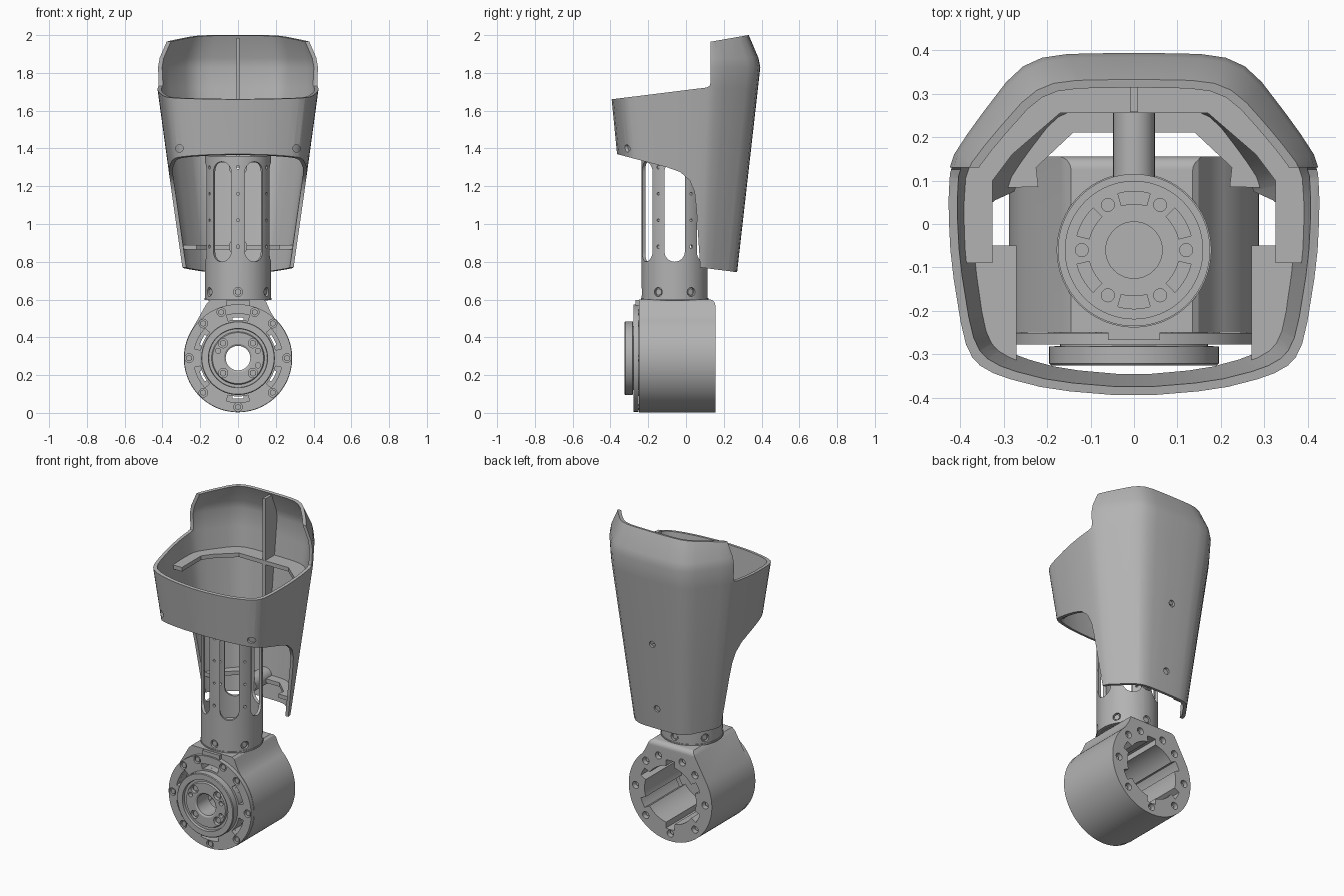
import bpy, bmesh
from math import sin, cos, radians, pi
from mathutils import Vector, Matrix

if "Cube" in bpy.data.objects:
    bpy.data.objects.remove(bpy.data.objects["Cube"], do_unlink=True)

grey = bpy.data.materials.new("plain_grey")
grey.use_nodes = True
grey.diffuse_color = (0.45, 0.45, 0.45, 1)
grey.node_tree.nodes["Principled BSDF"].inputs["Base Color"].default_value = (0.45, 0.45, 0.45, 1)


def make(name, bm):
    bmesh.ops.recalc_face_normals(bm, faces=bm.faces)
    me = bpy.data.meshes.new(name)
    bm.to_mesh(me)
    bm.free()
    me.materials.append(grey)
    ob = bpy.data.objects.new(name, me)
    bpy.context.collection.objects.link(ob)
    return ob


def prism(name, pts, axis, a, b, matrix=None):
    """Extrude a flat outline along an axis from a to b."""
    place = {"x": lambda p, t: (t, p[0], p[1]),
             "y": lambda p, t: (p[0], t, p[1]),
             "z": lambda p, t: (p[0], p[1], t)}[axis]
    return loft(name, [[place(p, t) for p in pts] for t in (a, b)], matrix)


def loft(name, rings, matrix=None):
    bm = bmesh.new()
    rows = [[bm.verts.new(p) for p in ring] for ring in rings]
    n = len(rows[0])
    for lo, hi in zip(rows, rows[1:]):
        for i in range(n):
            j = (i + 1) % n
            bm.faces.new((lo[i], lo[j], hi[j], hi[i]))
    bm.faces.new(rows[0][::-1])
    bm.faces.new(rows[-1])
    if matrix:
        bm.transform(matrix)
    return make(name, bm)


def cyl(name, r, start, direction, length, seg=24):
    bm = bmesh.new()
    turn = Vector(direction).to_track_quat("Z", "Y").to_matrix().to_4x4()
    m = Matrix.Translation(start) @ turn @ Matrix.Translation((0, 0, length / 2))
    bmesh.ops.create_cone(bm, cap_ends=True, segments=seg, radius1=r, radius2=r,
                          depth=length, matrix=m)
    return make(name, bm)


def box(name, x0, x1, y0, y1, z0, z1):
    return prism(name, [(x0, y0), (x1, y0), (x1, y1), (x0, y1)], "z", z0, z1)


def join(name, obs):
    bpy.ops.object.select_all(action="DESELECT")
    for o in obs:
        o.select_set(True)
    bpy.context.view_layer.objects.active = obs[0]
    if len(obs) > 1:
        bpy.ops.object.join()
    obs[0].name = name
    return obs[0]


def boolean(ob, cutters, op="DIFFERENCE"):
    tool = join("cutter", cutters)
    tool.hide_render = True
    mod = ob.modifiers.new("cut", "BOOLEAN")
    mod.operation, mod.solver, mod.object = op, "EXACT", tool
    bpy.context.view_layer.objects.active = ob
    bpy.ops.object.modifier_apply(modifier=mod.name)
    bpy.data.objects.remove(tool, do_unlink=True)


def arc(r, a0, a1, n, c=(0, 0)):
    return [(c[0] + r * cos(radians(a0 + (a1 - a0) * i / n)),
             c[1] + r * sin(radians(a0 + (a1 - a0) * i / n))) for i in range(n + 1)]


def kidney(r0, r1, mid, half, c):
    return arc(r0, mid - half, mid + half, 8, c) + arc(r1, mid + half, mid - half, 8, c)


def mirrored(half):
    """Close an outline by mirroring its x > 0 half."""
    return half + [(-x, y) for x, y in reversed(half) if abs(x) > 1e-6]


# Round motor housing with a flat saddle on top, rounded at the back
C = (0, 0.29)
outline = arc(0.287, 150, 408, 64, C) + [(0.17, 0.54), (0.157, 0.57), (0.148, 0.59), (0.135, 0.6),
                                       (-0.145, 0.6), (-0.165, 0.58)]
housing = prism("motor_housing", outline, "y", -0.25, 0.155)
boolean(housing, [prism("c", [(0.3, 0.57), (0.3, 0.7), (0.125, 0.7)] +
                        arc(0.03, 90, 0, 8, (0.125, 0.57)), "x", -0.5, 0.5)])
# Bore with keyways that line up with the front vents
bore = []
for mid in (27, 90, 153, 207, 270, 333):
    bore += arc(0.215, mid - 8, mid + 8, 4, C)
    gap = 37 if mid in (153, 333) else 47
    bore += arc(0.178, mid + 9, mid + 9 + gap - 2, 12, C)
boolean(housing, [prism("c", bore, "y", -0.2, 0.3)])
flange = cyl("front_flange", 0.285, (0, -0.277, 0.29), (0, 1, 0), 0.0265, 80)
bolt_angles = [0, 45, 70, 110, 135, 180, 225, 270, 315]
screws = []


def around(r, a, y):
    return (r * cos(radians(a)), y, 0.29 + r * sin(radians(a)))


for part in (housing, flange):
    boolean(part, [cyl("c", 0.066, (0, -0.4, 0.29), (0, 1, 0), 0.3, 32)] +
            [prism("c", kidney(0.203, 0.235, a, 15, C), "y", -0.3, -0.19)
             for a in (27, 90, 153, 207, 270, 333)])
boolean(flange, [cyl("c", 0.023, around(0.259, a, -0.3), (0, 1, 0), 0.042, 20) for a in bolt_angles])
boolean(housing, [cyl("c", 0.022, around(0.24, a, 0.12), (0, 1, 0), 0.1, 20) for a in bolt_angles])
screws += [cyl("s", 0.017, around(0.259, a, -0.272), (0, 1, 0), 0.025, 6) for a in bolt_angles]
screws += [cyl("s", 0.014, around(0.24, a, 0.11), (0, 1, 0), 0.025, 6) for a in bolt_angles]
box("cable_clip", -0.06, 0.06, -0.267, -0.23, 0.565, 0.597)

# Turned output rotor
profile = [(0.065, -0.2), (0.065, -0.312), (0.075, -0.318), (0.135, -0.318), (0.14, -0.308),
           (0.155, -0.308), (0.157, -0.325), (0.191, -0.325), (0.195, -0.321), (0.195, -0.282),
           (0.17, -0.28), (0.17, -0.2)]
bm = bmesh.new()
n = 64
rows = [[bm.verts.new((r * cos(2 * pi * i / n), y, 0.29 + r * sin(2 * pi * i / n)))
         for i in range(n)] for r, y in profile]
for k, row in enumerate(rows):
    nxt = rows[(k + 1) % len(rows)]
    for i in range(n):
        j = (i + 1) % n
        bm.faces.new((row[i], row[j], nxt[j], nxt[i]))
rotor = make("output_rotor", bm)
quarter = [45, 135, 225, 315]
boolean(rotor, [cyl("c", 0.025, around(0.112, a, -0.34), (0, 1, 0), 0.045, 20) for a in quarter] +
        [cyl("c", 0.014, around(0.112, a, -0.34), (0, 1, 0), 0.045, 16) for a in (20, 160, 340)])
screws += [cyl("s", 0.018, around(0.112, a, -0.306), (0, 1, 0), 0.03, 6) for a in quarter]

# Slotted tube with end plates
T = (0, -0.06)
tube = cyl("slotted_tube", 0.175, (0, -0.06, 0.605), (0, 0, 1), 0.755, 96)
boolean(tube, [cyl("c", 0.158, (0, -0.06, 0.5), (0, 0, 1), 1, 96)])
slot = arc(0.054, 0, 180, 12, (0, 1.276)) + arc(0.054, 180, 360, 12, (0, 0.854))
cuts = []
for a in range(0, 360, 60):
    m = Matrix.Translation((0, -0.06, 0)) @ Matrix.Rotation(radians(a), 4, "Z")
    cuts.append(prism("c", slot, "x", 0.11, 0.25, m))
    d = Vector((cos(radians(a + 30)), sin(radians(a + 30)), 0))
    for z, r in ((1.3, 0.009), (1.16, 0.007), (1.02, 0.007), (0.88, 0.009), (0.64, 0.024)):
        cuts.append(cyl("c", r, Vector((0, -0.06, z)) + d * 0.12, d, 0.1, 16))
    screws.append(cyl("s", 0.018, Vector((0, -0.06, 0.64)) + d * 0.15, d, 0.018, 6))
boolean(tube, cuts)
cyl("tube_foot", 0.16, (0, -0.06, 0.595), (0, 0, 1), 0.07, 64)
cyl("foot_ring", 0.178, (0, -0.06, 0.597), (0, 0, 1), 0.01, 64)
plate = cyl("tube_top_plate", 0.161, (0, -0.06, 1.325), (0, 0, 1), 0.025, 64)
boolean(plate, [cyl("c", 0.065, (0, -0.06, 1.2), (0, 0, 1), 0.3, 40)] +
        [prism("c", kidney(0.106, 0.135, a, 16, T), "z", 1.2, 1.5) for a in range(30, 390, 60)] +
        [cyl("c", 0.015, (0.12 * cos(radians(a)), -0.06 + 0.12 * sin(radians(a)), 1.2), (0, 0, 1), 0.3, 20)
         for a in range(0, 360, 60)])
join("screws", screws)

# Tapered leg cover: half section scaled by width, back depth and front depth per level
section = mirrored([(0, 1), (0.45, 0.99), (0.63, 0.9), (0.86, 0.57), (0.985, 0.36), (1, 0.1),
                    (0.99, -0.22), (0.93, -0.66), (0.87, -0.8), (0.74, -0.88), (0.45, -0.96), (0, -1)])
soft = []
for p, q in zip(section, section[1:] + section[:1]):
    soft += [tuple(p[k] * (1 - t) + q[k] * t for k in (0, 1)) for t in (0.22, 0.78)]
levels = [(0.7, 0.288, 0.266, 0.302), (1.72, 0.428, 0.382, 0.403), (1.83, 0.432, 0.394, 0.41),
          (1.88, 0.424, 0.384, 0.41), (2.03, 0.365, 0.32, 0.40)]


def body(name, t):
    return loft(name, [[(x * (w - t), y * ((b if y > 0 else f) - t), z) for x, y in soft]
                       for z, w, b, f in levels])


side = [(0.075, 0.77), (0.27, 0.745), (0.6, 0.745), (0.6, 2), (0.33, 2), (0.13, 1.965), (0.13, 1.75),
        (0.125, 1.73), (0.105, 1.722), (-0.395, 1.66), (-0.6, 1.635), (-0.6, 1.435), (-0.365, 1.37),
        (-0.1, 1.3), (-0.03, 1.275), (0.02, 1.23), (0.045, 1.17), (0.055, 1.08)]
cover = body("leg_cover", 0)
boolean(cover, [prism("c", side, "x", -1, 1)], "INTERSECT")
boolean(cover, [body("c", 0.02)])
holes = [cyl("c", 0.02, (0, 0.1, z), (0, 1, 0), 0.5, 16) for z in (0.88, 1.3)]
holes += [cyl("c", 0.02, (s * 0.31, -0.5, 1.4), (0, 1, 0), 0.3, 16) for s in (-1, 1)]
boolean(cover, holes)

# Inner shelves that brace the cover
for name, z, half in (
        ("upper_shelf", 1.575, [(0.6, -0.6), (0.6, -0.09), (0.325, -0.09), (0.325, 0.1), (0.28, 0.16), (0.17, 0.255)]),
        ("lower_shelf", 0.865, [(0.6, -0.6), (0.6, 0.08), (0.22, 0.085), (0.225, 0.13), (0.14, 0.21)])):
    shelf = body(name, 0.012)
    boolean(shelf, [box("c", -1, 1, -1, 1, z, z + 0.025)], "INTERSECT")
    boolean(shelf, [prism("c", mirrored(half), "z", 0.5, 2.2)])

# Spine rib and front corner blocks, trimmed to the cover
for name, dims in (("spine_rib", (-0.009, 0.009, 0.257, 0.6, 1.3, 1.985)),
                   ("left_corner_block", (0.27, 0.6, -0.33, -0.05, 1.38, 1.45)),
                   ("right_corner_block", (-0.6, -0.27, -0.33, -0.05, 1.38, 1.45))):
    part = body(name, 0.012)
    boolean(part, [box("c", *dims)], "INTERSECT")

# Hollow standoffs between tube and cover
for name, z, y1 in (("lower_standoff", 0.88, 0.272), ("upper_standoff", 1.3, 0.318)):
    post = cyl(name, 0.048, (0, 0.108, z), (0, 1, 0), y1 - 0.108, 32)
    boolean(post, [cyl("c", 0.011, (0, 0, z), (0, 1, 0), 0.6, 16)])

# Smooth shading with crisp edges
bpy.ops.object.select_all(action="DESELECT")
for ob in bpy.context.scene.objects:
    if ob.type == "MESH" and grey.name in ob.data.materials:
        ob.select_set(True)
        bpy.context.view_layer.objects.active = ob
bpy.ops.object.shade_smooth_by_angle(angle=radians(28))
